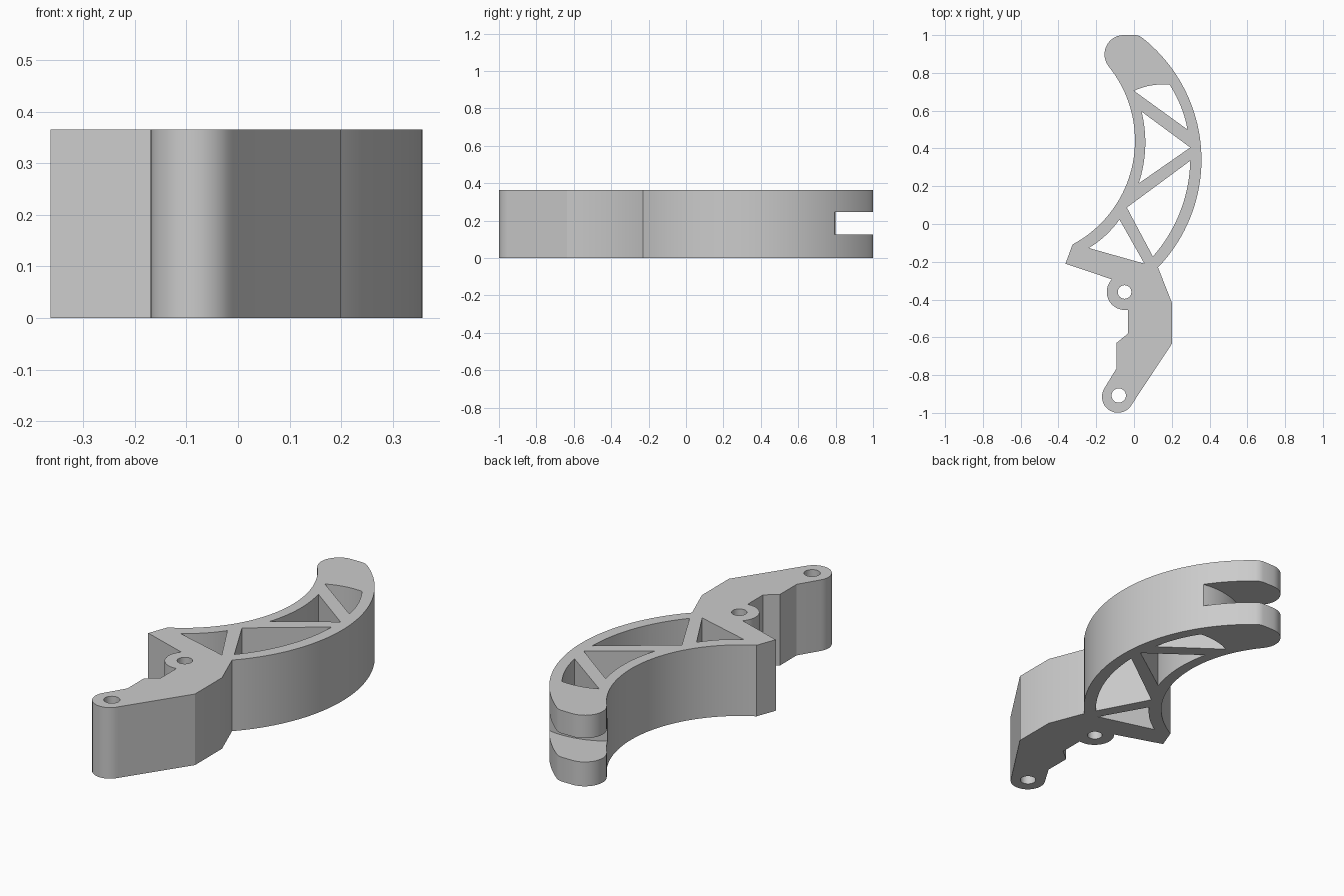
import bpy
import bmesh
import math
from mathutils import Vector

cube = bpy.data.objects.get("Cube")
if cube:
    bpy.data.objects.remove(cube)

HEIGHT = 0.365
MARGIN = 0.1

grey = bpy.data.materials.new("plain grey")
grey.use_nodes = True
COLOUR = (0.6, 0.6, 0.6, 1)
grey.diffuse_color = COLOUR
grey.node_tree.nodes["Principled BSDF"].inputs["Base Color"].default_value = COLOUR


def arc(a, m, b, n=16):
    """Points on the circle arc from a through m to b."""
    a, m, b = Vector(a), Vector(m), Vector(b)
    u, v = m - a, b - a
    d = 2 * u.cross(v)
    c = a + Vector((v.y * u.length_squared - u.y * v.length_squared,
                    u.x * v.length_squared - v.x * u.length_squared)) / d
    start, end = (math.atan2(p.y - c.y, p.x - c.x) for p in (a, b))
    sweep = (end - start) % math.tau
    if d < 0:
        sweep -= math.tau
    r = (a - c).length
    return [(c.x + r * math.cos(start + sweep * i / n),
             c.y + r * math.sin(start + sweep * i / n)) for i in range(n + 1)]


def circle(x, y, r, n=32):
    return [(x + r * math.cos(math.tau * i / n),
             y + r * math.sin(math.tau * i / n)) for i in range(n)]


def prism(name, outline, z0, z1):
    """Closed solid made by raising an outline from z0 to z1."""
    bm = bmesh.new()
    base = bm.faces.new([bm.verts.new((x, y, z0)) for x, y in outline])
    lifted = bmesh.ops.extrude_face_region(bm, geom=[base])["geom"]
    bmesh.ops.translate(bm, vec=(0, 0, z1 - z0),
                        verts=[g for g in lifted if isinstance(g, bmesh.types.BMVert)])
    bmesh.ops.recalc_face_normals(bm, faces=bm.faces)
    mesh = bpy.data.meshes.new(name)
    bm.to_mesh(mesh)
    bm.free()
    mesh.materials.append(grey)
    obj = bpy.data.objects.new(name, mesh)
    bpy.context.collection.objects.link(obj)
    return obj


# Outer outline: crescent arm, then the stepped mounting foot
outline = (
    arc((0.045, 0.985), (0.357, 0.36), (0.127, -0.23), 40)
    + [(0.2, -0.415), (0.2, -0.635)]
    + arc((-0.01, -0.953), (-0.1, -0.998), (-0.157, -0.87))
    + [(-0.093, -0.765), (-0.093, -0.63), (-0.032, -0.58), (-0.032, -0.455)]
    + arc((-0.055, -0.455), (-0.144, -0.365), (-0.117, -0.293))
    + [(-0.363, -0.21)]
    + arc((-0.325, -0.108), (0.005, 0.43), (-0.135, 0.835), 40)
    + arc((-0.138, 0.84), (-0.145, 0.945), (-0.05, 1.0))
    + [(0.01, 1.0), (0.03, 0.995)]
)
bracket = prism("curved_bracket", outline, 0, HEIGHT)

# Truss windows between the struts, and the two bolt holes
openings = {
    "tip_window": arc((0, 0.705), (0.1, 0.735), (0.19, 0.737))
    + arc((0.193, 0.73), (0.245, 0.63), (0.283, 0.5)),
    "inner_window": [(0.298, 0.405)]
    + arc((0.025, 0.215), (0.06, 0.43), (0.04, 0.595)),
    "outer_window": [(-0.038, 0.087)]
    + arc((0.1, -0.172), (0.25, 0.08), (0.298, 0.335)),
    "lower_window": [(0.055, -0.21)]
    + arc((-0.24, -0.127), (-0.15, -0.06), (-0.077, 0.024)),
    "boss_hole": circle(-0.05, -0.36, 0.036),
    "foot_hole": circle(-0.081, -0.908, 0.038),
}
cutters = [prism(name, pts, -MARGIN, HEIGHT + MARGIN) for name, pts in openings.items()]

# Slot splitting the tip into two prongs, with a rounded end wall
slot = arc((-0.17, 0.632), (0.152, 0.8), (0.41, 0.703), 24) + [(0.41, 1.1), (-0.3, 1.1), (-0.3, 0.632)]
cutters.append(prism("tip_slot", slot, 0.125, 0.247))

bpy.context.view_layer.objects.active = bracket
bracket.select_set(True)
for cutter in cutters:
    cutter.hide_render = True
    cut = bracket.modifiers.new(cutter.name, "BOOLEAN")
    cut.operation = "DIFFERENCE"
    cut.solver = "EXACT"
    cut.object = cutter
    bpy.ops.object.modifier_apply(modifier=cut.name)
    bpy.data.objects.remove(cutter)

bpy.ops.object.shade_smooth_by_angle(angle=math.radians(25))
